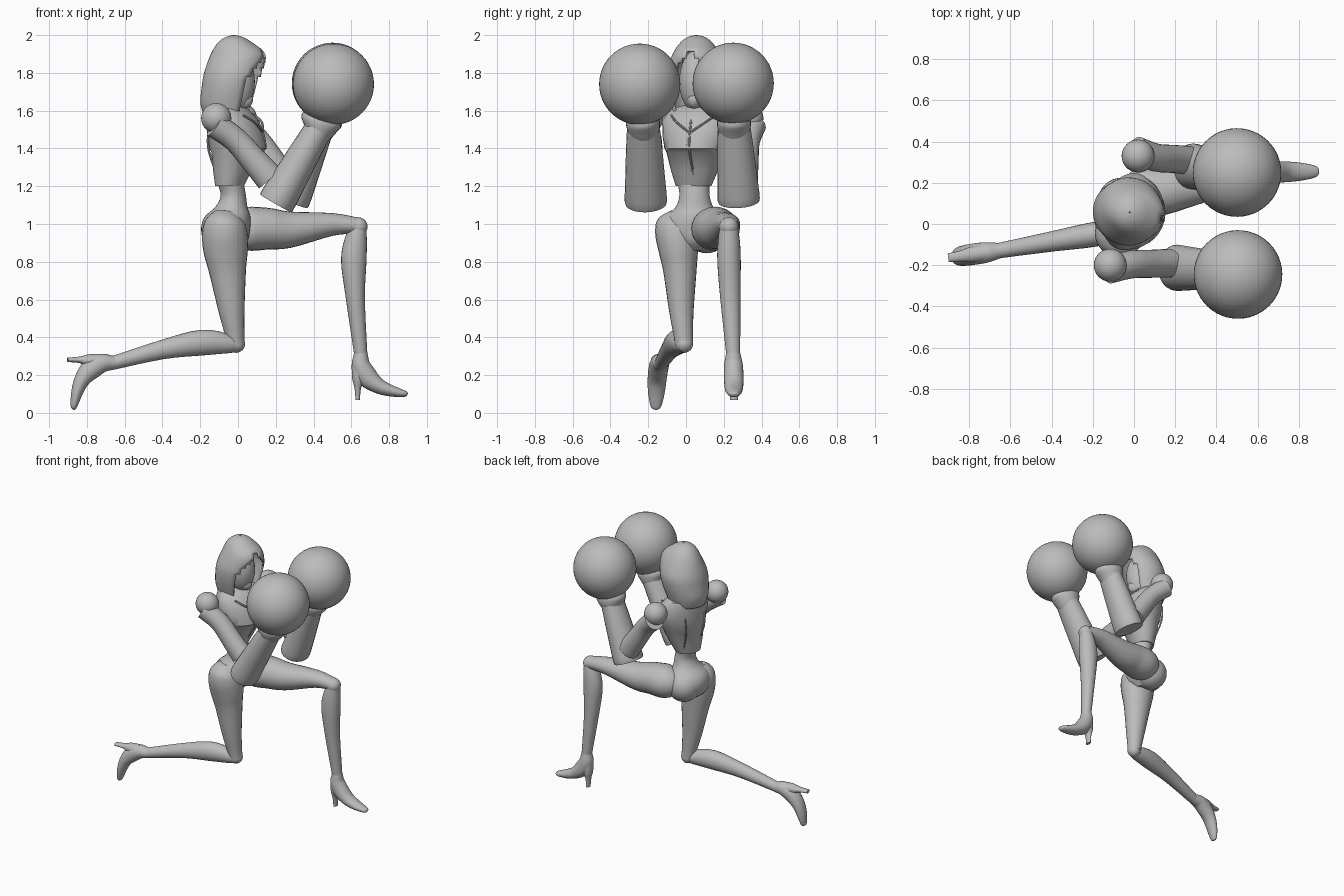
import bpy, bmesh, math
from mathutils import Vector, Matrix

if "Cube" in bpy.data.objects:
    bpy.data.objects.remove(bpy.data.objects["Cube"])

grey = bpy.data.materials.new("plain grey")
grey.use_nodes = True
grey.diffuse_color = (0.5, 0.5, 0.5, 1)
grey.node_tree.nodes["Principled BSDF"].inputs["Base Color"].default_value = grey.diffuse_color

TURN = math.radians(-14)                      # the upper body twists to its right
FWD = Vector((math.cos(TURN), math.sin(TURN), 0))
LEFT = Vector((-FWD.y, FWD.x, 0))
Y, Z = Vector((0, 1, 0)), Vector((0, 0, 1))


def finish(name, bm, angle=40):
    bmesh.ops.recalc_face_normals(bm, faces=bm.faces)
    mesh = bpy.data.meshes.new(name)
    bm.to_mesh(mesh)
    bm.free()
    mesh.materials.append(grey)
    obj = bpy.data.objects.new(name, mesh)
    bpy.context.collection.objects.link(obj)
    bpy.ops.object.select_all(action='DESELECT')
    obj.select_set(True)
    bpy.context.view_layer.objects.active = obj
    bpy.ops.object.shade_smooth_by_angle(angle=math.radians(angle))
    return obj


def smooth_rings(rings, steps):
    """Catmull-Rom between the given rings."""
    rs = [Vector(r) for r in rings]
    out = []
    for i in range(len(rs) - 1):
        a, b, c, d = rs[max(i - 1, 0)], rs[i], rs[i + 1], rs[min(i + 2, len(rs) - 1)]
        for k in range(steps):
            t = k / steps
            out.append(b + (c - a) * (t / 2) + (2 * a - 5 * b + 4 * c - d) * (t * t / 2)
                       + (3 * b - a - 3 * c + d) * (t ** 3 / 2))
    return out + [rs[-1]]


def loft(name, rings, steps=4, side=Y, flat=None, n=24, gap=None):
    """Rings are x, y, z, half width along side, half depth. gap(angle, z) leaves a hole."""
    rings = smooth_rings(rings, steps)
    bm = bmesh.new()
    loops = []
    for i, r in enumerate(rings):
        c = Vector(r[:3])
        tan = (Vector(rings[min(i + 1, len(rings) - 1)][:3]) - Vector(rings[max(i - 1, 0)][:3])).normalized()
        s = side if flat else (side - tan * side.dot(tan)).normalized()
        f = flat or s.cross(tan)
        w, h = max(r[3], 0.002), max(r[4], 0.002)
        loops.append([bm.verts.new(c + s * math.sin(a) * w + f * math.cos(a) * h)
                      for a in (2 * math.pi * k / n for k in range(n))])
    for a, b, r in zip(loops, loops[1:], rings):
        for k in range(n):
            ang = abs((k + 0.5) / n * 2 * math.pi)
            if not (gap and gap(min(ang, 2 * math.pi - ang), r[2])):
                j = (k + 1) % n
                bm.faces.new((a[k], a[j], b[j], b[k]))
    if not gap:
        bm.faces.new(loops[0])
        bm.faces.new(loops[-1])
    return finish(name, bm)


def ball(name, c, r, scale=(1, 1, 1), seg=32):
    bm = bmesh.new()
    mat = Matrix.Translation(c) @ Matrix.Rotation(TURN, 4, 'Z') @ Matrix.Diagonal((*scale, 1))
    bmesh.ops.create_uvsphere(bm, u_segments=seg, v_segments=seg // 2, radius=r, matrix=mat)
    return finish(name, bm)


# Hood with an open front, and the head inside it
hood = loft("hood", [(-.055, .06, 1.57, .125, .125), (-.05, .06, 1.64, .145, .15), (-.035, .06, 1.72, .162, .158),
                     (-.02, .06, 1.8, .163, .16), (0, .055, 1.9, .125, .145), (-.015, .055, 1.96, .085, .092),
                     (-.02, .055, 1.99, .045, .045), (-.02, .055, 2.0, .004, .004)],
            side=LEFT, flat=FWD, n=36, gap=lambda a, z: a < 0.8 * min(1, (1.93 - z) * 6))
solid = hood.modifiers.new("cloth", 'SOLIDIFY')
solid.thickness = 0.012
ball("head", (-.015, .055, 1.755), 1, (.105, .09, .165))
ball("chin", (.03, .045, 1.66), .05, (1, .8, 1))
loft("neck", [(-.05, .065, 1.55, .06, .06), (-.04, .06, 1.72, .05, .05)], 2, LEFT, FWD)

# Torso: bodice with a bust ledge, waist, hips
loft("bodice", [(-.045, .04, 1.2, .095, .075), (-.03, .045, 1.28, .125, .1), (-.01, .05, 1.38, .155, .13),
                (0, .05, 1.4, .165, .152), (-.005, .055, 1.46, .18, .148), (-.025, .06, 1.55, .19, .132),
                (-.05, .065, 1.61, .15, .1), (-.05, .065, 1.63, .07, .06)], 1, LEFT, FWD, 32)
loft("waist", [(-.04, .04, 1.22, .085, .07), (-.025, .045, 1.15, .08, .067), (-.035, .045, 1.09, .1, .085),
               (-.055, .045, 1.04, .145, .12), (-.065, .045, .98, .165, .13), (-.065, .045, .91, .13, .115),
               (-.055, .04, .86, .07, .06)], 4, Y, Vector((1, 0, 0)), 32)
ball("left_buttock", (-.06, .11, .96), .115)


# Raised seams on the bodice
def seam(name, pts, r=.006):
    loft(name, [(*(Vector((-.01, .055, p[2])) + FWD * p[0] + LEFT * p[1]), r, r) for p in pts], 3, n=8)


seam("front_seam", [(.03, 0, 1.21), (.1, 0, 1.31), (.155, 0, 1.4), (.15, 0, 1.47), (.115, 0, 1.55)])
for s, label in ((1, "left"), (-1, "right")):
    seam(label + "_bust_seam", [(.154, s * .01, 1.42), (.135, s * .08, 1.41), (.07, s * .14, 1.39)])
    seam(label + "_collar_seam", [(.145, s * .01, 1.49), (.12, s * .08, 1.54), (.07, s * .12, 1.575)])
    seam(label + "_back_seam", [(-.085, s * .06, 1.25), (-.13, s * .08, 1.39), (-.13, s * .09, 1.5)])

# Arms: shoulder ball, upper arm, flared forearm, cuff and big round glove
ARMS = {"right": ((-.115, -.2, 1.56), (.17, -.19, 1.24), (.2, -.212, 1.11), (.425, -.225, 1.5), (.505, -.245, 1.74)),
        "left": ((.02, .33, 1.56), (.26, .31, 1.22), (.28, .28, 1.12), (.43, .255, 1.5), (.5, .25, 1.745))}
for label, pts in ARMS.items():
    sh, el, low, wr, hand = map(Vector, pts)
    ball(label + "_shoulder", sh, .08)
    out = Vector((-.01, .03 if label == "left" else -.025, -.035))
    loft(label + "_upper_arm", [(*(sh + out), .066, .068), (*sh.lerp(el, .35), .068, .066),
                                (*sh.lerp(el, .7), .068, .07), (*el, .07, .078)], 3)
    loft(label + "_forearm", [(*low, .1, .085), (*low.lerp(wr, .03), .112, .098), (*low.lerp(wr, .35), .105, .092),
                              (*low.lerp(wr, .7), .097, .083), (*wr, .088, .075)], 3)
    loft(label + "_cuff", [(*low.lerp(wr, .9), .07, .07), (*wr, .085, .085), (*wr.lerp(hand, .2), .09, .11),
                           (*wr.lerp(hand, .4), .07, .08)], 3)
    ball(label + "_glove", hand, .215, seg=48)

# Kneeling right leg
loft("right_thigh", [(-.065, -.03, 1.06, .05, .06), (-.07, -.04, 1.01, .11, .105), (-.07, -.045, .95, .118, .12),
                     (-.065, -.04, .86, .105, .118), (-.055, -.032, .75, .088, .098), (-.035, -.025, .55, .066, .07),
                     (-.018, -.015, .42, .052, .052), (-.01, -.01, .36, .048, .045)])
ball("right_knee", (-.01, -.01, .365), .047)
loft("right_shin", [(.015, -.01, .35, .03, .028), (-.05, -.025, .365, .048, .05), (-.19, -.05, .372, .06, .068),
                    (-.4, -.085, .335, .049, .051), (-.66, -.13, .265, .037, .036)])

# Forward left leg
loft("left_thigh", [(-.02, .12, .98, .09, .08), (.05, .15, .975, .125, .115), (.16, .165, .975, .115, .11),
                    (.27, .185, .97, .1, .097), (.5, .22, .998, .067, .06), (.64, .228, .99, .05, .042)])
ball("left_knee", (.635, .226, .985), .051)
loft("left_shin", [(.64, .226, 1.0, .045, .04), (.623, .227, .91, .058, .06), (.613, .228, .8, .062, .067),
                   (.622, .235, .6, .053, .05), (.65, .25, .31, .037, .035)])


# High-heeled feet, one shape placed in two directions
def foot(label, ankle, forward, down, drift):
    def put(rows):
        return [(*(Vector(ankle) + forward * f + down * d + Y * drift * d), w, h) for f, d, w, h in rows]
    loft(label + "_foot", put([(0, -.015, .035, .034), (0, .01, .041, .039), (.002, .06, .05, .05),
                               (.035, .12, .052, .055), (.09, .165, .05, .042), (.15, .19, .045, .032),
                               (.21, .205, .034, .022), (.24, .21, .022, .014), (.248, .212, .004, .004)]))
    loft(label + "_heel", put([(-.008, .06, .042, .04), (-.012, .13, .038, .034), (-.016, .18, .026, .017),
                               (-.016, .242, .021, .012)]))


foot("left", (.65, .25, .31), Vector((1, 0, 0)), -Z, .02)
foot("right", (-.66, -.13, .265), -Z, Vector((-1, 0, 0)), -.14)
